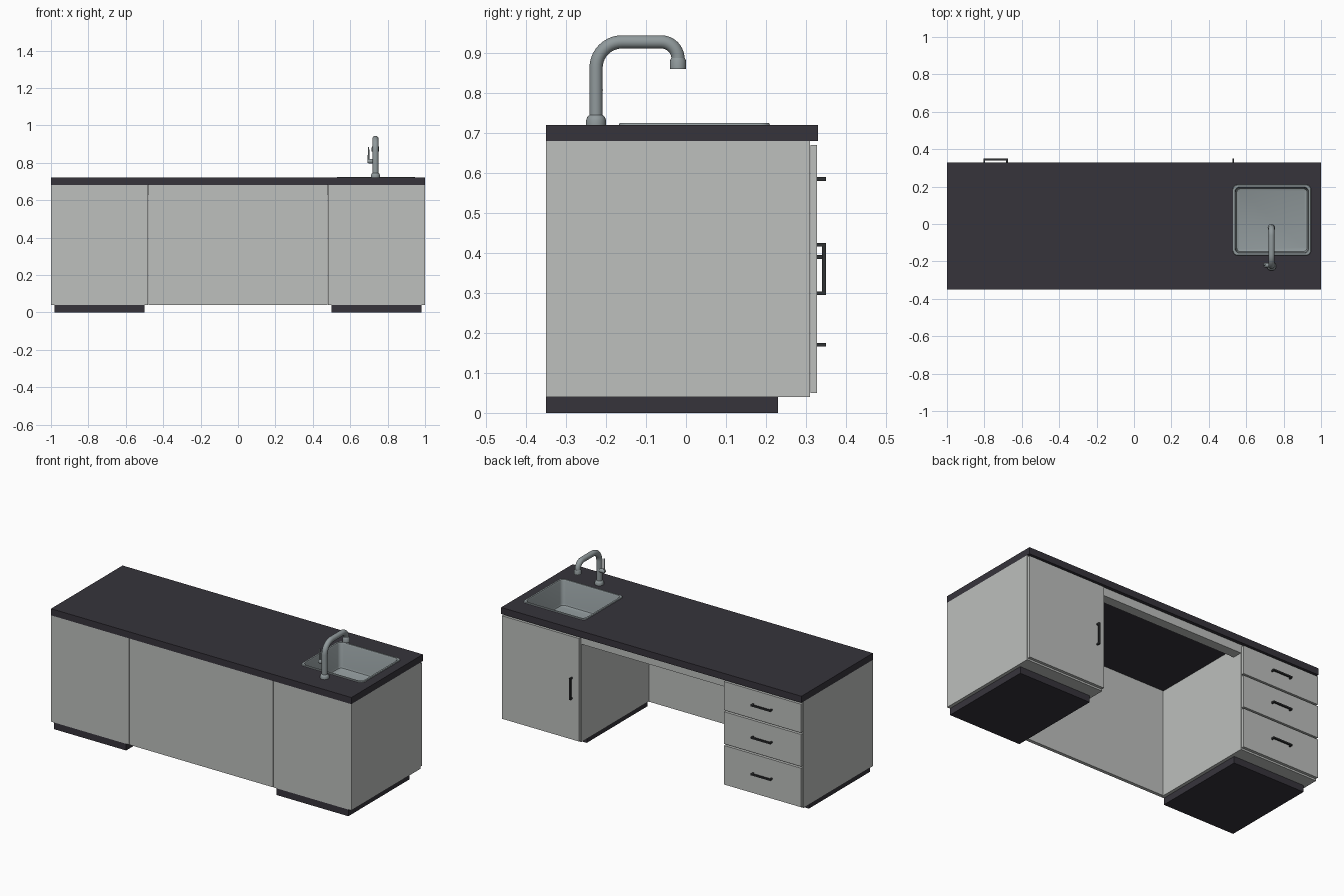
import bpy, bmesh, math
from mathutils import Vector

if "Cube" in bpy.data.objects:
    bpy.data.objects.remove(bpy.data.objects["Cube"])


def material(name, rgb):
    m = bpy.data.materials.new(name)
    m.diffuse_color = (*rgb, 1)
    m.use_nodes = True
    m.node_tree.nodes["Principled BSDF"].inputs["Base Color"].default_value = m.diffuse_color
    return m


PANEL = material("light grey panel", (0.51, 0.525, 0.51))
DARK = material("charcoal worktop", (0.037, 0.034, 0.044))
STEEL = material("brushed steel", (0.28, 0.32, 0.33))
BLACK = material("handle black", (0.03, 0.032, 0.034))


def finish(name, bm, mat, smooth=False):
    bmesh.ops.recalc_face_normals(bm, faces=bm.faces)
    me = bpy.data.meshes.new(name)
    bm.to_mesh(me)
    bm.free()
    me.materials.append(mat)
    ob = bpy.data.objects.new(name, me)
    bpy.context.collection.objects.link(ob)
    if smooth:
        bpy.ops.object.select_all(action='DESELECT')
        ob.select_set(True)
        bpy.context.view_layer.objects.active = ob
        bpy.ops.object.shade_smooth_by_angle(angle=math.radians(40))
    return ob


def add_box(bm, x, y, z):
    vs = bmesh.ops.create_cube(bm, size=1)['verts']
    for v in vs:
        v.co = [a[0] if c < 0 else a[1] for a, c in zip((x, y, z), v.co)]


def boxes(name, mat, *extents):
    bm = bmesh.new()
    for e in extents:
        add_box(bm, *e)
    return finish(name, bm, mat)


def loft(name, rings, mat, closed=False, smooth=False):
    """Skin a list of equal-length rings, capped or joined end to start."""
    bm = bmesh.new()
    vr = [[bm.verts.new(p) for p in r] for r in rings]
    n = len(vr[0])
    pairs = list(zip(vr, vr[1:])) + ([(vr[-1], vr[0])] if closed else [])
    for a, b in pairs:
        for i in range(n):
            j = (i + 1) % n
            bm.faces.new((a[i], a[j], b[j], b[i]))
    if not closed:
        bm.faces.new(vr[0])
        bm.faces.new(vr[-1])
    return finish(name, bm, mat, smooth)


def rect(x, y, z):
    return [(x[0], y[0], z), (x[1], y[0], z), (x[1], y[1], z), (x[0], y[1], z)]


def round_rect(c, hx, hy, r, z, seg=5):
    pts = []
    for k, (sx, sy) in enumerate(((1, 1), (-1, 1), (-1, -1), (1, -1))):
        for i in range(seg + 1):
            a = math.pi / 2 * (k + i / seg)
            pts.append((c[0] + sx * (hx - r) + r * math.cos(a),
                        c[1] + sy * (hy - r) + r * math.sin(a), z))
    return pts


def circle(c, r, axis, n=20):
    q = Vector(axis).to_track_quat('Z', 'Y')
    return [Vector(c) + q @ Vector((r * math.cos(t), r * math.sin(t), 0))
            for t in (2 * math.pi * i / n for i in range(n))]


# Worktop with a sink opening
hole_x, hole_y = (0.538, 0.936), (-0.158, 0.2)
wx, wy = (-1, 1), (-0.35, 0.33)
loft("worktop", [rect(wx, wy, 0.68), rect(wx, wy, 0.72),
                 rect(hole_x, hole_y, 0.72), rect(hole_x, hole_y, 0.68)],
     DARK, closed=True)

# Plinths
for side, x in (("drawer", (-0.98, -0.5)), ("sink", (0.5, 0.98))):
    boxes(side + "_plinth", DARK, (x, (-0.35, 0.23), (0, 0.04)))

# Carcasses: solid drawer unit, hollow sink unit
Y, Z = (-0.35, 0.31), (0.04, 0.68)
boxes("drawer_cabinet", PANEL, ((-1, -0.48), Y, Z))
boxes("sink_cabinet", PANEL,
      ((0.48, 0.5), Y, Z), ((0.98, 1), Y, Z),
      ((0.5, 0.98), (-0.35, -0.33), Z),
      ((0.5, 0.98), (-0.33, 0.31), (0.04, 0.06)),
      ((0.5, 0.98), (0.29, 0.31), (0.63, 0.68)))

# Knee space: modesty panel and top rail
boxes("modesty_panel", PANEL, ((-0.478, 0.478), (-0.35, -0.33), Z))
boxes("knee_space_rail", PANEL, ((-0.48, 0.48), (0.25, 0.31), (0.63, 0.68)))

# Door and drawer fronts
FY = (0.311, 0.328)
boxes("sink_door", PANEL, ((0.483, 0.997), FY, (0.05, 0.67)))
for i, z in enumerate(((0.05, 0.285), (0.295, 0.488), (0.498, 0.67))):
    boxes(f"drawer_front_{i + 1}", PANEL, ((-0.997, -0.483), FY, z))


# Bar handles
def handle(name, x, z, vertical):
    L, t = 0.065, 0.0045
    ext = []
    for s, h, y in ((0, L, (0.34, 0.35)),
                    (-(L - t), t, (0.327, 0.341)), (L - t, t, (0.327, 0.341))):
        along, across = (s - h, s + h), (-t, t)
        dx, dz = (across, along) if vertical else (along, across)
        ext.append(((x + dx[0], x + dx[1]), y, (z + dz[0], z + dz[1])))
    boxes(name, BLACK, *ext)


handle("door_handle", 0.53, 0.36, True)
for i, z in enumerate((0.17, 0.39, 0.585)):
    handle(f"drawer_handle_{i + 1}", -0.74, z, False)

# Sink: floor, filleted walls, rim and outer shell
C = (0.737, 0.021)
sink = [(0.178, 0.158, 0.012, 0.57), (0.188, 0.168, 0.02, 0.574),
        (0.192, 0.172, 0.022, 0.584), (0.193, 0.173, 0.022, 0.718),
        (0.197, 0.177, 0.025, 0.725), (0.207, 0.187, 0.025, 0.725),
        (0.209, 0.189, 0.025, 0.7205), (0.196, 0.176, 0.022, 0.7205),
        (0.196, 0.176, 0.022, 0.566)]
loft("sink_basin", [round_rect(C, *s) for s in sink], STEEL, smooth=True)

# Faucet spout: riser, two bends and a drop
FX = 0.735
path = [((-0.225, 0.72), 90)]
for cy, cz, r, a0, a1 in ((-0.16, 0.863, 0.065, 180, 90),
                          (-0.062, 0.886, 0.042, 90, 0)):
    for i in range(11):
        a = a0 + (a1 - a0) * i / 10
        t = math.radians(a)
        path.append(((cy + r * math.cos(t), cz + r * math.sin(t)), a - 90))
path.append(((-0.02, 0.87), -90))
rings = []
for (y, z), heading in path:
    h = math.radians(heading)
    # ring lies across the path direction
    u = Vector((0, -math.sin(h), math.cos(h)))
    rings.append([Vector((FX, y, z)) + 0.0165 * (
        math.cos(k * math.pi / 10) * Vector((1, 0, 0))
        + math.sin(k * math.pi / 10) * u) for k in range(20)])
loft("faucet_spout", rings, STEEL, smooth=True)


def turned(name, base, axis, profile):
    d = Vector(axis)
    loft(name, [circle(Vector(base) + d * h, r, axis) for r, h in profile],
         STEEL, smooth=True)


# Faucet base, nozzle and side lever
turned("faucet_base", (FX, -0.225, 0.72), (0, 0, 1),
       [(0.025, 0), (0.025, 0.012), (0.022, 0.02), (0.0165, 0.025)])
turned("faucet_nozzle", (FX, -0.02, 0.86), (0, 0, 1),
       [(0.02, 0), (0.02, 0.021), (0.0165, 0.028)])
turned("lever_stub", (FX, -0.22, 0.808), (-1, 0, 0),
       [(0.012, 0), (0.012, 0.036), (0.008, 0.042)])
turned("lever", (FX - 0.037, -0.22, 0.805), (0, 0, 1),
       [(0.005, 0), (0.0035, 0.078), (0.002, 0.08)])
